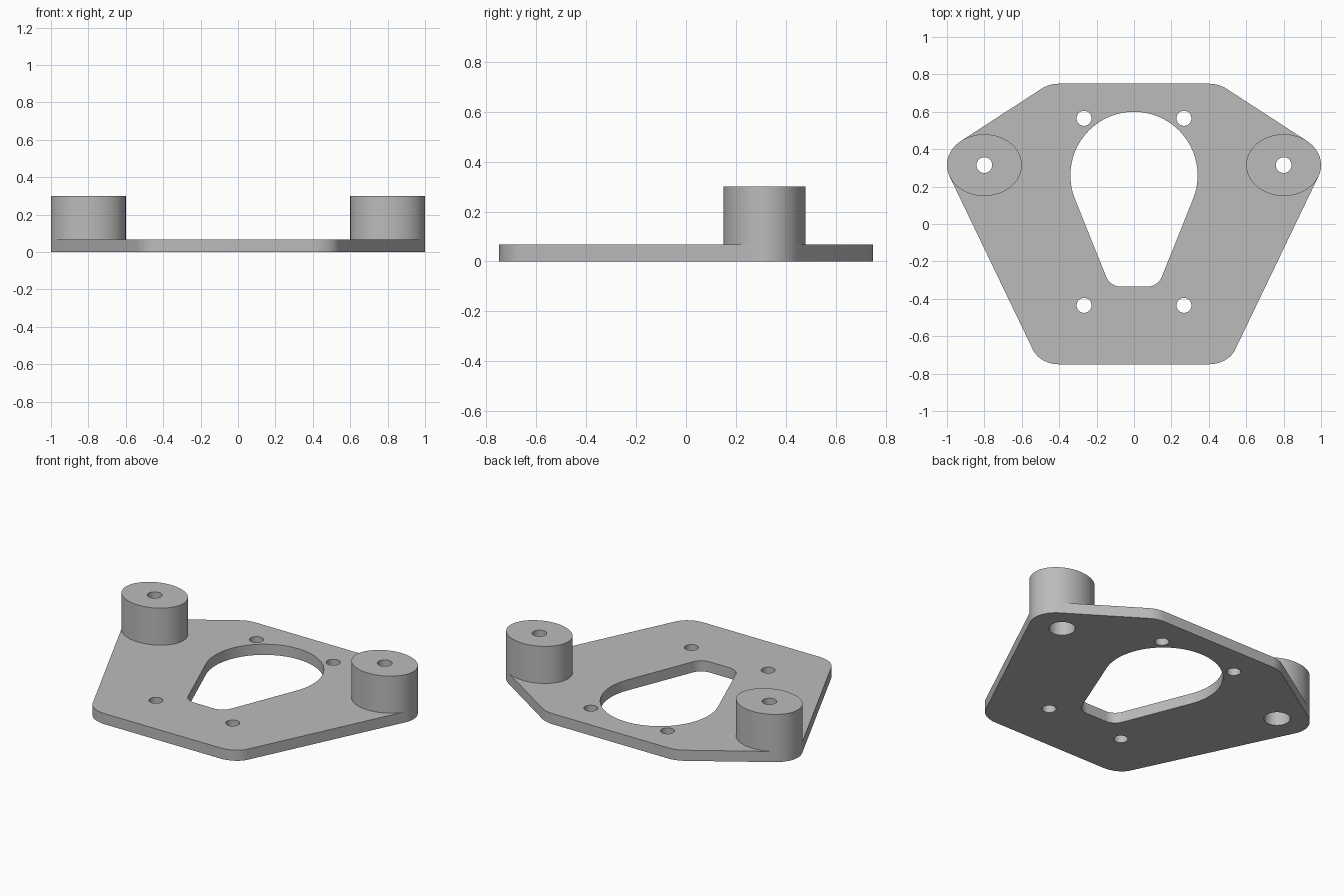
import bpy, bmesh, math
from mathutils import Vector
from mathutils.geometry import convex_hull_2d

if "Cube" in bpy.data.objects:
    bpy.data.objects.remove(bpy.data.objects["Cube"])

PLATE_TOP, BOSS_TOP, RECESS_TOP = 0.067, 0.3, 0.2
BOSS_X, BOSS_Y = 0.8, 0.315

grey = bpy.data.materials.new("plain grey")
grey.use_nodes = True
colour = (0.5, 0.5, 0.5, 1)
grey.diffuse_color = colour
grey.node_tree.nodes["Principled BSDF"].inputs["Base Color"].default_value = colour


def ellipse(x, y, a, b=None, n=96):
    b = b or a
    turn = [2 * math.pi * i / n for i in range(n)]
    return [Vector((x + a * math.cos(t), y + b * math.sin(t))) for t in turn]


def hull(*rings):
    pts = [p for ring in rings for p in ring]
    return [pts[i] for i in convex_hull_2d(pts)]


def prism(name, outline, z0, z1):
    bm = bmesh.new()
    face = bm.faces.new([bm.verts.new((p.x, p.y, z0)) for p in outline])
    ext = bmesh.ops.extrude_face_region(bm, geom=[face])
    top = [v for v in ext["geom"] if isinstance(v, bmesh.types.BMVert)]
    bmesh.ops.translate(bm, verts=top, vec=(0, 0, z1 - z0))
    bmesh.ops.recalc_face_normals(bm, faces=bm.faces)
    mesh = bpy.data.meshes.new(name)
    bm.to_mesh(mesh)
    bm.free()
    mesh.materials.append(grey)
    obj = bpy.data.objects.new(name, mesh)
    bpy.context.collection.objects.link(obj)
    return obj


def cut(obj, cutters):
    """Subtract the cutters, bake the result and discard them."""
    for c in cutters:
        mod = obj.modifiers.new("cut", "BOOLEAN")
        mod.operation, mod.solver, mod.object = "DIFFERENCE", "EXACT", c
    deps = bpy.context.evaluated_depsgraph_get()
    mesh = bpy.data.meshes.new_from_object(obj.evaluated_get(deps))
    obj.modifiers.clear()
    obj.data = mesh
    for c in cutters:
        bpy.data.objects.remove(c)


def smooth(obj):
    bpy.ops.object.select_all(action="DESELECT")
    obj.select_set(True)
    bpy.context.view_layer.objects.active = obj
    bpy.ops.object.shade_smooth_by_angle(angle=math.radians(30))


# Base plate: rounded corners wrapped together with the boss footprints
corners = [ellipse(sx * 0.4, sy * 0.63, 0.15, 0.12) for sx in (-1, 1) for sy in (-1, 1)]
feet = [ellipse(s * BOSS_X, BOSS_Y, 0.2, 0.165) for s in (-1, 1)]
plate = prism("base_plate", hull(*corners, *feet), 0, PLATE_TOP)

# Teardrop opening, four screw holes and the bolt recesses
openings = [hull(ellipse(0, 0.26, 0.34), *[ellipse(s * 0.07, -0.25, 0.085) for s in (-1, 1)])]
openings += [ellipse(s * 0.267, y, 0.04, n=48) for s in (-1, 1) for y in (0.565, -0.435)]
openings += [ellipse(s * BOSS_X, BOSS_Y, 0.075, n=48) for s in (-1, 1)]
cut(plate, [prism("cutter", o, -0.1, 0.2) for o in openings])
smooth(plate)

# Oval bosses with a bolt hole and a wider recess below
for side, s in (("left", 1), ("right", -1)):
    boss = prism(side + "_boss", ellipse(s * BOSS_X, BOSS_Y, 0.2, 0.165), PLATE_TOP, BOSS_TOP)
    cut(boss, [prism("cutter", ellipse(s * BOSS_X, BOSS_Y, 0.042, n=48), -0.1, 0.4),
               prism("cutter", ellipse(s * BOSS_X, BOSS_Y, 0.075, n=48), -0.1, RECESS_TOP)])
    smooth(boss)
